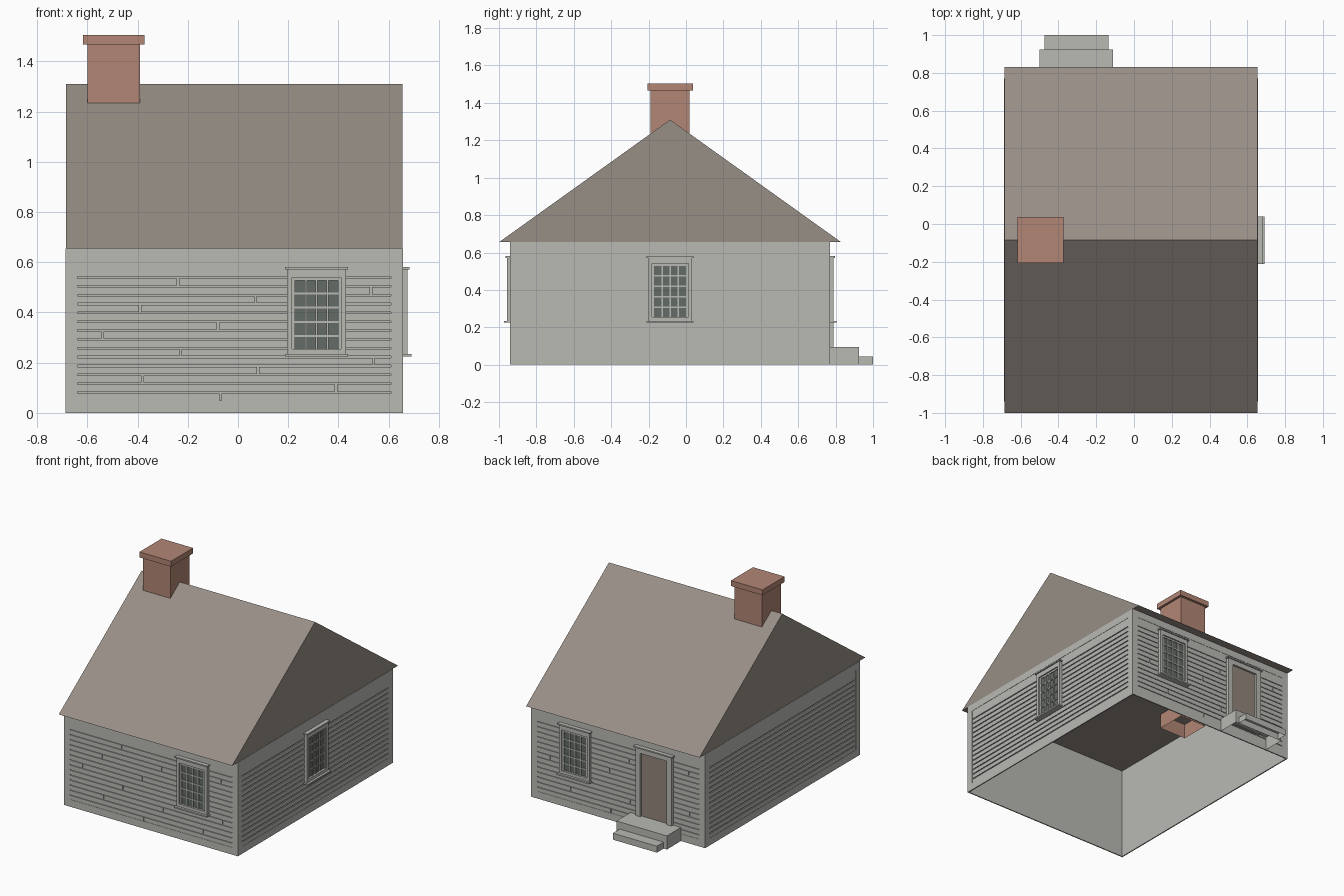
import bpy
import bmesh
from math import pi
from mathutils import Matrix, Vector

cube = bpy.data.objects.get("Cube")
if cube:
    bpy.data.objects.remove(cube, do_unlink=True)


def material(name, srgb):
    col = [(c / 255) ** 2.2 for c in srgb] + [1]
    m = bpy.data.materials.new(name)
    m.use_nodes = True
    m.diffuse_color = col
    m.node_tree.nodes["Principled BSDF"].inputs["Base Color"].default_value = col
    return m


SIDING = material("pale grey paint", (184, 184, 178))
ROOF = material("brown grey shingle", (150, 141, 133))
BRICK = material("red brown brick", (176, 133, 116))
GLASS = material("dark glass", (100, 107, 102))
DOOR = material("brown door", (146, 134, 122))

CX, CY = -0.015, -0.085      # middle of the house
HX, HY = 0.672, 0.855        # half sizes of the walls
EAVE = 0.655
RECESS = 0.008               # depth of the siding panel


def finish(name, bm, mat, matrix=None):
    mesh = bpy.data.meshes.new(name)
    if matrix:
        bm.transform(matrix)
    bm.to_mesh(mesh)
    bm.free()
    mesh.materials.append(mat)
    ob = bpy.data.objects.new(name, mesh)
    bpy.context.collection.objects.link(ob)
    return ob


def add_box(bm, x, y, z, skip=()):
    """Box from three (low, high) spans; faces whose normal is in skip are left open."""
    size = Vector((x[1] - x[0], y[1] - y[0], z[1] - z[0]))
    mid = Vector((sum(x) / 2, sum(y) / 2, sum(z) / 2))
    verts = bmesh.ops.create_cube(
        bm, size=1, matrix=Matrix.Translation(mid) @ Matrix.Diagonal((*size, 1)))["verts"]
    faces = {f for v in verts for f in v.link_faces}
    for f in faces:
        f.normal_update()
    doomed = [f for f in faces if any(f.normal.dot(Vector(s)) > 0.9 for s in skip)]
    if doomed:
        bmesh.ops.delete(bm, geom=doomed, context="FACES_ONLY")


def boxes(name, mat, spans, matrix=None, skip=()):
    bm = bmesh.new()
    for s in spans:
        add_box(bm, *s, skip=skip)
    return finish(name, bm, mat, matrix)


def ring(u0, u1, z0, z1, w, y):
    """Four bars around a rectangle."""
    return [((u0, u0 + w), y, (z0, z1)), ((u1 - w, u1), y, (z0, z1)),
            ((u0 + w, u1 - w), y, (z0, z0 + w)), ((u0 + w, u1 - w), y, (z1 - w, z1))]


def wall_frame(quarter):
    """Local frame of a wall: x along it, -y outward, y = 0 on its outer face."""
    depth = HX if quarter % 2 else HY
    return (Matrix.Translation((CX, CY, 0)) @ Matrix.Rotation(quarter * pi / 2, 4, "Z")
            @ Matrix.Translation((0, -depth, 0)))


def siding(side, quarter):
    frame = wall_frame(quarter)
    half = HY if quarter % 2 else HX
    p = half - 0.047
    deep = (0, RECESS)
    # Corner boards, sill board and frieze
    boxes(side + "_wall_trim", SIDING,
          [((-half, -p), deep, (0, EAVE)), ((p, half), deep, (0, EAVE)),
           ((-p, p), deep, (0, 0.05)), ((-p, p), deep, (0.605, EAVE))], frame)
    # Clapboards with grooves between rows and staggered butt joints
    rows, pitch, y = 14, 0.0352, (0.002, RECESS)
    spans = [((-p, p), y, (0.05 + rows * pitch, 0.605))]
    for i in range(rows):
        z = (0.05 + i * pitch, 0.05 + (i + 1) * pitch - 0.007)
        if quarter % 2:
            spans.append(((-p, p), y, z))
        else:
            joint = (-0.055 + 0.46 * i + p) % 1.23 - p
            spans += [((-p, joint - 0.004), y, z), ((joint + 0.004, p), y, z)]
    boxes(side + "_clapboards", SIDING, spans, frame)


def window(side, quarter, u):
    frame = wall_frame(quarter) @ Matrix.Translation((u, 0, 0))
    z0, z1 = 0.235, 0.572
    # Casing with cap and projecting sill
    spans = ring(-0.118, 0.118, z0, z1, 0.02, (-0.018, RECESS))
    spans += [((-0.098, 0.098), (-0.018, RECESS), (0.54, 0.555)),
              ((-0.126, 0.126), (-0.026, RECESS), (z1, 0.581)),
              ((-0.126, 0.126), (-0.034, RECESS), (0.225, z0))]
    boxes(side + "_window_casing", SIDING, spans, frame)
    # Sash and glazing bars, four panes by five
    y = (-0.009, 0.004)
    spans = ring(-0.098, 0.098, 0.24, 0.54, 0.012, y)
    spans += [((x - 0.004, x + 0.004), y, (0.25, 0.53)) for x in (-0.043, 0, 0.043)]
    spans += [((-0.088, 0.088), (-0.0088, 0.004), (z - 0.004, z + 0.004))
              for z in (0.25 + 0.0565 * k for k in range(1, 5))]
    boxes(side + "_window_sash", SIDING, spans, frame)
    boxes(side + "_window_glass", GLASS,
          [((-0.09, 0.09), (-0.003, 0.004), (0.245, 0.535))], frame)


# Walls: an open shell carrying the siding
boxes("wall_shell", SIDING,
      [((CX - HX + RECESS, CX + HX - RECESS), (CY - HY + RECESS, CY + HY - RECESS), (0, EAVE))],
      skip=((0, 0, 1), (0, 0, -1)))
for quarter, side in enumerate(("front", "left", "back", "right")):
    siding(side, quarter)

# Windows
window("front", 0, 0.328)
window("left", 1, 0)
window("back", 2, -0.328)

# Door on the back wall
door = wall_frame(2) @ Matrix.Translation((0.285, 0, 0))
boxes("back_door", DOOR, [((-0.105, 0.105), (-0.003, 0.006), (0.09, 0.54))], door)
boxes("back_door_casing", SIDING,
      [((-0.14, -0.102), (-0.018, RECESS), (0.09, 0.572)),
       ((0.102, 0.14), (-0.018, RECESS), (0.09, 0.572)),
       ((-0.102, 0.102), (-0.018, RECESS), (0.538, 0.572)),
       ((-0.15, 0.15), (-0.026, RECESS), (0.572, 0.581))], door)

# Steps, open underneath and toward the wall
boxes("back_steps", SIDING,
      [((-0.5, -0.11), (0.77, 0.925), (0, 0.095)),
       ((-0.475, -0.135), (0.925, 1.0), (0, 0.045))], skip=((0, 0, -1), (0, -1, 0)))

# Roof: gable profile extruded along the ridge
bm = bmesh.new()
profile = [bm.verts.new((CX - 0.67, y, z))
           for y, z in ((-1, EAVE), (CY, 1.31), (0.83, EAVE))]
end = bm.faces.new(profile)
out = bmesh.ops.extrude_face_region(bm, geom=[end], use_keep_orig=True)["geom"]
bmesh.ops.translate(bm, vec=(1.34, 0, 0),
                    verts=[g for g in out if isinstance(g, bmesh.types.BMVert)])
bmesh.ops.recalc_face_normals(bm, faces=bm.faces)
finish("roof", bm, ROOF)

# Chimney stack reaching below the ceiling, with a wider cap
boxes("chimney_stack", BRICK, [((-0.6, -0.39), (-0.19, 0.02), (0.55, 1.468))],
      skip=((0, 0, 1), (0, 0, -1)))
boxes("chimney_cap", BRICK, [((-0.617, -0.373), (-0.207, 0.037), (1.467, 1.505))])
